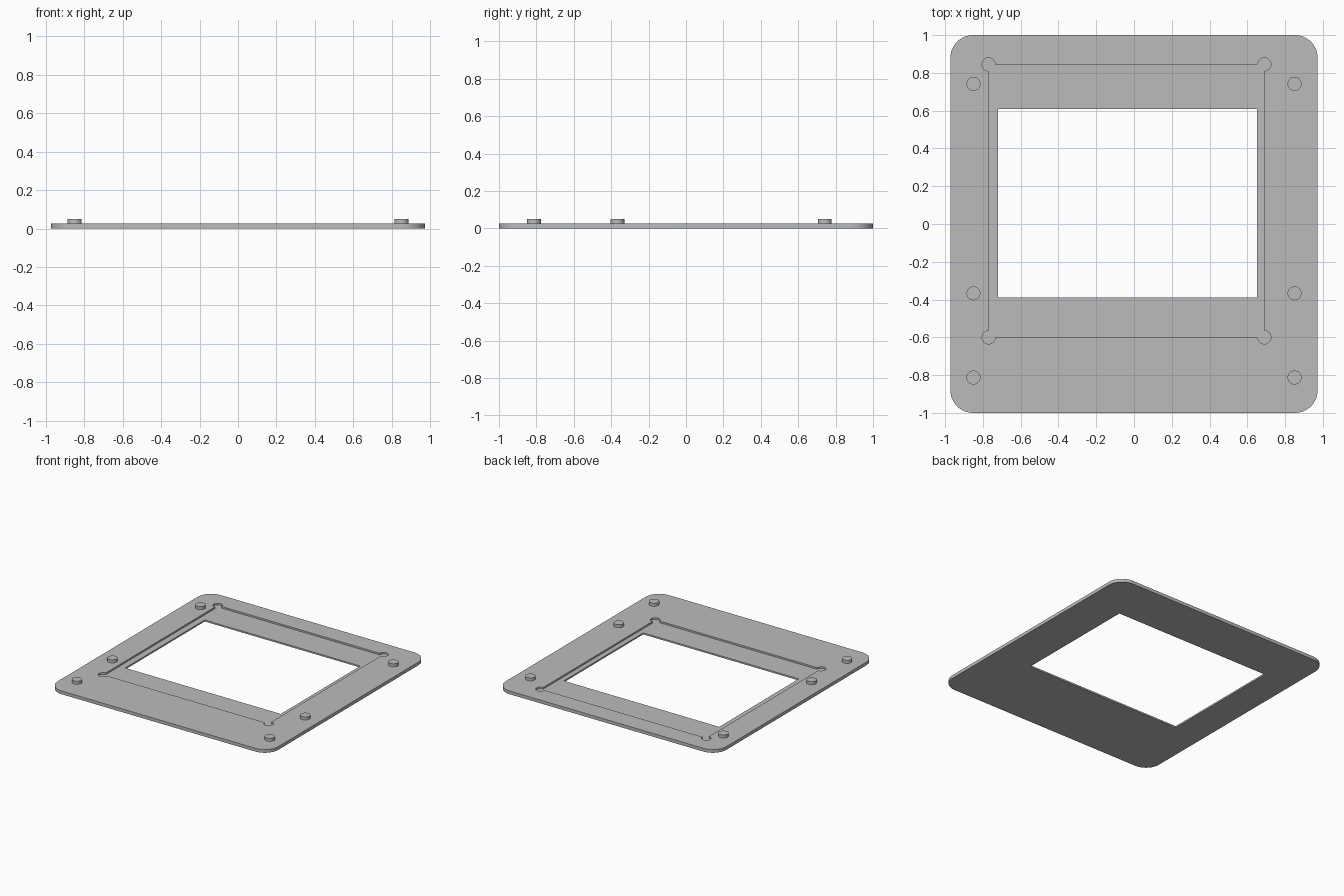
import bpy, bmesh
from math import pi, cos, sin
from mathutils import Matrix, Vector

cube = bpy.data.objects.get("Cube")
if cube:
    bpy.data.objects.remove(cube, do_unlink=True)

HALF_X, HALF_Y, CORNER = 0.972, 1.0, 0.12
THICK, PEG_TOP, FLOOR = 0.026, 0.05, 0.0125
PEG_R, RELIEF_R = 0.037, 0.035

grey = bpy.data.materials.new("plain grey")
grey.use_nodes = True
colour = (0.5, 0.5, 0.5, 1)
grey.diffuse_color = colour
grey.node_tree.nodes["Principled BSDF"].inputs["Base Color"].default_value = colour


def finish(name, bm):
    bmesh.ops.recalc_face_normals(bm, faces=bm.faces)
    mesh = bpy.data.meshes.new(name)
    bm.to_mesh(mesh)
    bm.free()
    mesh.materials.append(grey)
    obj = bpy.data.objects.new(name, mesh)
    bpy.context.collection.objects.link(obj)
    return obj


def prism(name, points, z0, z1):
    """Extrude a flat outline from z0 up to z1."""
    bm = bmesh.new()
    face = bm.faces.new([bm.verts.new((x, y, z0)) for x, y in points])
    up = bmesh.ops.extrude_face_region(bm, geom=[face])["geom"]
    verts = [v for v in up if isinstance(v, bmesh.types.BMVert)]
    bmesh.ops.translate(bm, verts=verts, vec=(0, 0, z1 - z0))
    return finish(name, bm)


def rectangle(x0, x1, y0, y1):
    return [(x0, y0), (x1, y0), (x1, y1), (x0, y1)]


def circle(x, y, r, n=32):
    return [(x + r * cos(2 * pi * i / n), y + r * sin(2 * pi * i / n)) for i in range(n)]


def rounded(hx, hy, r, n=12):
    pts = []
    for q, (sx, sy) in enumerate([(1, 1), (-1, 1), (-1, -1), (1, -1)]):
        for i in range(n + 1):
            a = (q + i / n) * pi / 2
            pts.append((sx * (hx - r) + r * cos(a), sy * (hy - r) + r * sin(a)))
    return pts


def cut(target, cutter):
    cutter.hide_render = True
    mod = target.modifiers.new("cut", "BOOLEAN")
    mod.operation, mod.solver, mod.object = "DIFFERENCE", "EXACT", cutter
    bpy.context.view_layer.objects.active = target
    bpy.ops.object.modifier_apply(modifier=mod.name)
    bpy.data.objects.remove(cutter, do_unlink=True)


def smooth(obj):
    bpy.ops.object.select_all(action="DESELECT")
    obj.select_set(True)
    bpy.context.view_layer.objects.active = obj
    bpy.ops.object.shade_smooth_by_angle()


# Base plate with rounded corners
plate = prism("base_plate", rounded(HALF_X, HALF_Y, CORNER), 0, THICK)

# Shallow pocket with a round relief at each corner
px, py = (-0.77, 0.69), (-0.6, 0.845)
cut(plate, prism("pocket_cutter", rectangle(*px, *py), FLOOR, 0.1))
for x in px:
    for y in py:
        cut(plate, prism("relief_cutter", circle(x, y, RELIEF_R), FLOOR, 0.1))

# Window through the plate
cut(plate, prism("window_cutter", rectangle(-0.72, 0.65, -0.39, 0.61), -0.1, 0.1))
smooth(plate)

# Locating pegs, three down each side
for side, x in (("right", -0.85), ("left", 0.85)):
    for place, y in (("front", -0.813), ("middle", -0.367), ("back", 0.742)):
        smooth(prism(f"{place}_{side}_peg", circle(x, y, PEG_R), THICK - 0.002, PEG_TOP))
